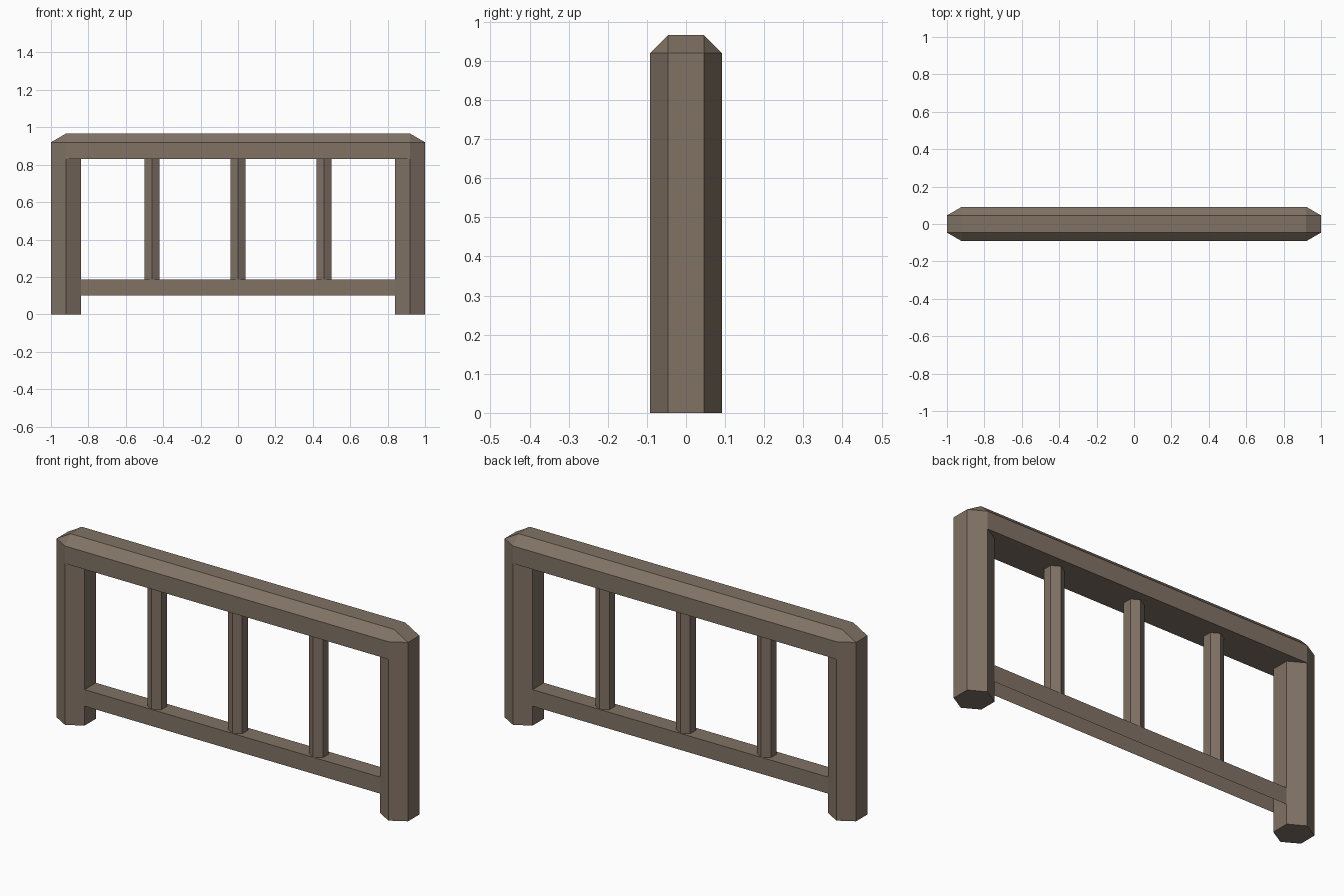
import bpy
import bmesh
from math import sin, cos, tau

cube = bpy.data.objects.get("Cube")
if cube:
    bpy.data.objects.remove(cube, do_unlink=True)

COLOUR = (0.22, 0.17, 0.13, 1)
wood = bpy.data.materials.new("weathered brown wood")
wood.use_nodes = True
wood.diffuse_color = COLOUR
wood.node_tree.nodes["Principled BSDF"].inputs["Base Color"].default_value = COLOUR

POST_R = 0.092             # corner radius of the hexagonal posts
POST_X = 1 - POST_R * cos(tau / 12)
HALF = POST_R / 2
RAIL_LOW, RAIL_SHOULDER, RAIL_TOP = 0.83, 0.92, 0.966
BAR_LOW, BAR_TOP = 0.10, 0.185


def finish(name, bm):
    bmesh.ops.recalc_face_normals(bm, faces=bm.faces)
    mesh = bpy.data.meshes.new(name)
    bm.to_mesh(mesh)
    bm.free()
    mesh.materials.append(wood)
    obj = bpy.data.objects.new(name, mesh)
    bpy.context.collection.objects.link(obj)
    return obj


def prism(name, outline, low, high, open_bottom=False):
    """Upright prism over a plan outline."""
    bm = bmesh.new()
    base = [bm.verts.new((x, y, low)) for x, y in outline]
    top = [bm.verts.new((x, y, high)) for x, y in outline]
    for i in range(len(base)):
        j = (i + 1) % len(base)
        bm.faces.new((base[i], base[j], top[j], top[i]))
    bm.faces.new(top)
    if not open_bottom:
        bm.faces.new(base[::-1])
    return finish(name, bm)


def hexagon(cx, r):
    """Hexagon with corners towards the front and back."""
    return [(cx + r * sin(i * tau / 6), r * cos(i * tau / 6)) for i in range(6)]


# Posts
for side, name in ((1, "left_post"), (-1, "right_post")):
    prism(name, hexagon(side * POST_X, POST_R), 0, RAIL_LOW)

# Top rail with chamfered crown and pointed ends
bm = bmesh.new()
for sx in (-1, 1):
    for sy in (-1, 1):
        for z in (RAIL_LOW, RAIL_SHOULDER):
            bm.verts.new((sx * POST_X, sy * POST_R, z))
            bm.verts.new((sx, sy * HALF, z))
        bm.verts.new((sx * POST_X, sy * HALF, RAIL_TOP))
bmesh.ops.convex_hull(bm, input=bm.verts)
bmesh.ops.dissolve_limit(bm, angle_limit=0.02, verts=bm.verts, edges=bm.edges)
finish("top_rail", bm)

# Bottom rail, open underneath, running between the posts
inner = 2 * POST_X - 1
prism("bottom_rail",
      [(-inner, -HALF), (inner, -HALF), (inner, HALF), (-inner, HALF)],
      BAR_LOW, BAR_TOP, open_bottom=True)

# Balusters
for i, name in enumerate(("right_baluster", "middle_baluster", "left_baluster")):
    prism(name, hexagon((i - 1) * POST_X / 2, HALF), BAR_TOP, RAIL_LOW)
